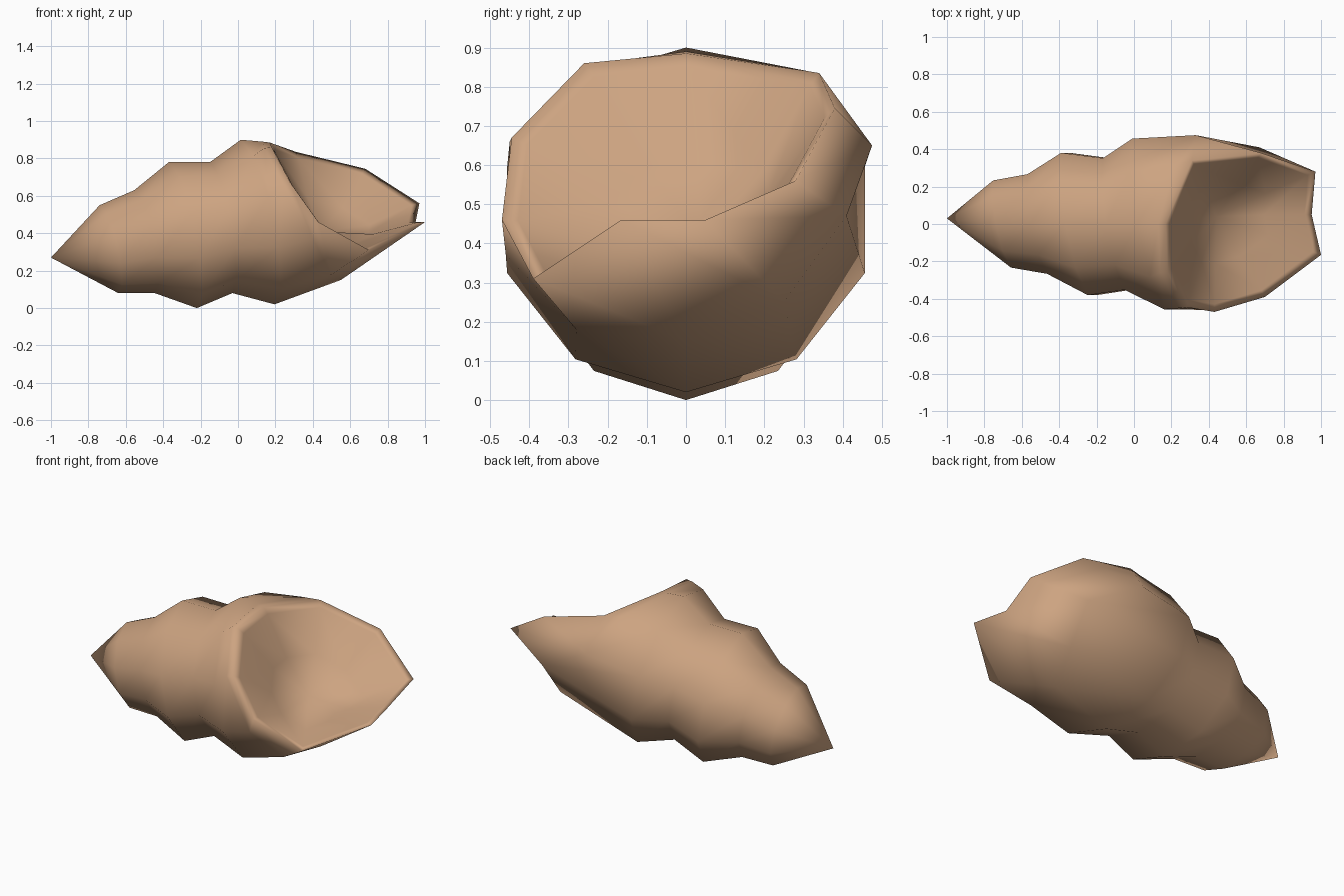
import bpy, bmesh, math
from mathutils import Vector

if "Cube" in bpy.data.objects:
    bpy.data.objects.remove(bpy.data.objects["Cube"])

SIDES = 10

# Tilted body rings: centre x, x tilt, half width, centre z, half height
BODY = [(-0.69, 0.05, 0.245, 0.315, 0.235),
        (-0.50, 0.055, 0.28, 0.355, 0.275),
        (-0.295, 0.075, 0.40, 0.39, 0.39),
        (-0.09, 0.06, 0.37, 0.43, 0.35),
        (0.105, 0.09, 0.48, 0.46, 0.44)]

# Flared ring behind the mouth, and the slanted mouth rim (top, then round by the back)
FLARE = [(.13, 0, .89), (.22, .31, .84), (.33, .475, .65), (.67, .41, .47), (.66, .25, .25),
         (.55, 0, .15), (.50, -.28, .18), (.40, -.46, .37), (.24, -.45, .66), (.14, -.26, .855)]
RIM = [(.17, 0, .885), (.31, .34, .835), (.68, .38, .745), (.97, .28, .56), (.95, .05, .46),
       (1.0, -.165, .46), (.70, -.39, .31), (.43, -.47, .46), (.28, -.445, .67), (.18, -.26, .86)]


def body_ring(cx, tilt, ry, cz, rz):
    ring = []
    for i in range(SIDES):
        a = 2 * math.pi * i / SIDES
        ring.append((cx - tilt * (math.cos(a) + math.sin(a)),
                     ry * math.sin(a), cz + rz * math.cos(a)))
    return ring


def inner_ring(t, drop):
    """Rim shrunk towards the deepest point of the hollow."""
    deep = Vector((.46, .05, .43))
    return [Vector(p).lerp(deep, t) + Vector((-drop * 0.2, 0, -drop)) for p in RIM]


bm = bmesh.new()
rings = [body_ring(*r) for r in BODY] + [FLARE, RIM, inner_ring(.08, 0.0), inner_ring(.5, .05)]
loops = [[bm.verts.new(p) for p in ring] for ring in rings]
for a, b in zip(loops, loops[1:]):
    for i in range(SIDES):
        j = (i + 1) % SIDES
        bm.faces.new((a[i], a[j], b[j], b[i]))

# Pointed tip and bottom of the hollow
tip = bm.verts.new((-1, .03, .27))
deep = bm.verts.new((.44, .04, .41))
for i in range(SIDES):
    j = (i + 1) % SIDES
    bm.faces.new((tip, loops[0][j], loops[0][i]))
    bm.faces.new((deep, loops[-1][i], loops[-1][j]))
bmesh.ops.recalc_face_normals(bm, faces=bm.faces)

mesh = bpy.data.meshes.new("shell")
bm.to_mesh(mesh)
bm.free()
mesh.shade_smooth()
shell = bpy.data.objects.new("shell", mesh)
bpy.context.collection.objects.link(shell)

mat = bpy.data.materials.new("tan")
mat.diffuse_color = (0.61, 0.37, 0.22, 1)
mat.use_nodes = True
mat.node_tree.nodes["Principled BSDF"].inputs["Base Color"].default_value = mat.diffuse_color
mesh.materials.append(mat)
